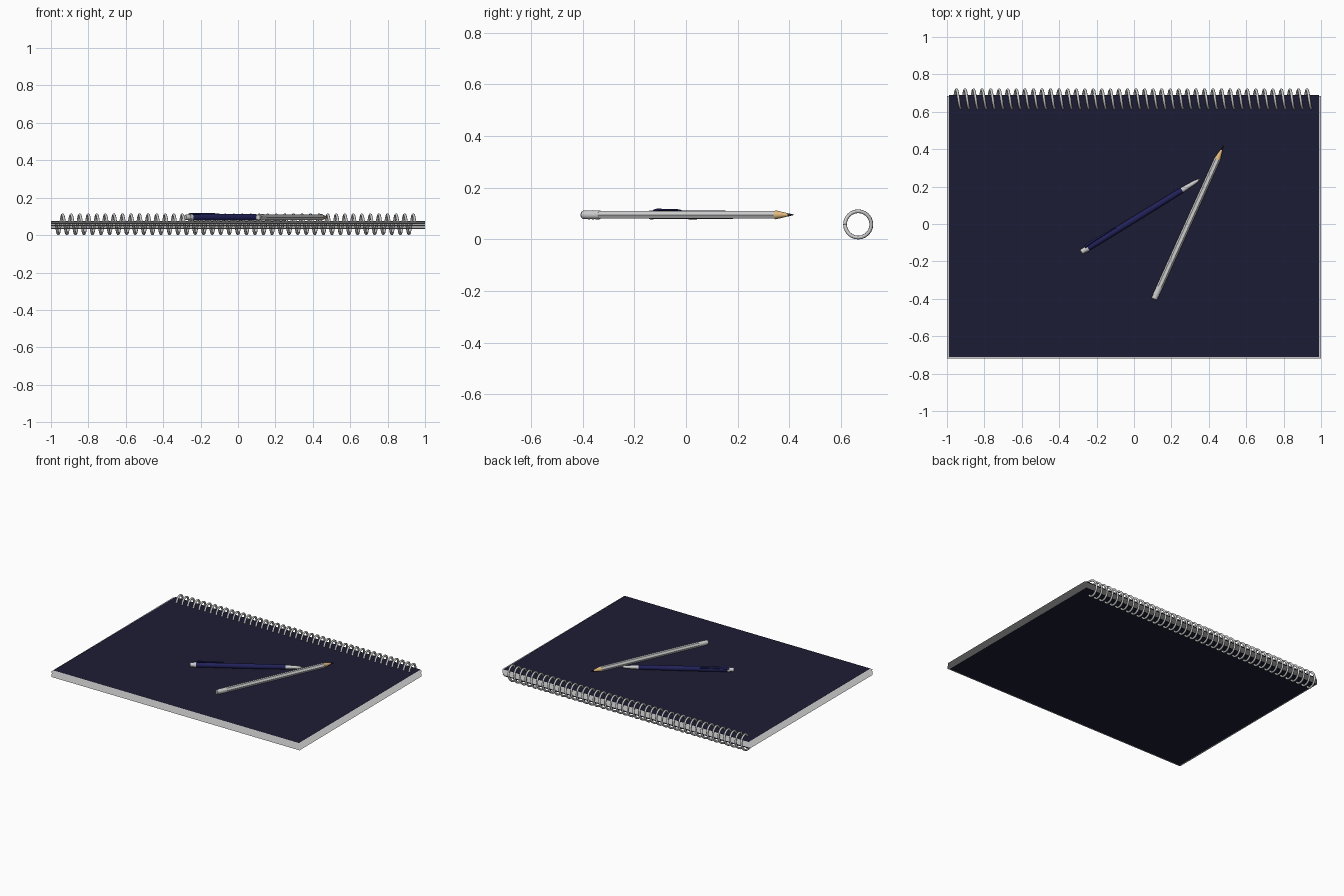
import bpy, bmesh, math
from mathutils import Vector, Matrix

if "Cube" in bpy.data.objects:
    bpy.data.objects.remove(bpy.data.objects["Cube"])


def material(name, col):
    m = bpy.data.materials.new(name)
    m.diffuse_color = (*col, 1)
    m.use_nodes = True
    m.node_tree.nodes["Principled BSDF"].inputs["Base Color"].default_value = m.diffuse_color
    return m


NAVY = material("navy_cover", (0.012, 0.012, 0.035))
INK = material("pen_blue", (0.015, 0.015, 0.10))
WOOD = material("wood", (0.75, 0.48, 0.2))
LEAD = material("lead", (0.02, 0.02, 0.02))


def finish(bm, name, mat=None, angle=None):
    bmesh.ops.recalc_face_normals(bm, faces=bm.faces)
    me = bpy.data.meshes.new(name)
    bm.to_mesh(me)
    bm.free()
    ob = bpy.data.objects.new(name, me)
    bpy.context.collection.objects.link(ob)
    if mat:
        me.materials.append(mat)
    if angle:
        bpy.ops.object.select_all(action='DESELECT')
        ob.select_set(True)
        bpy.context.view_layer.objects.active = ob
        bpy.ops.object.shade_smooth_by_angle(angle=math.radians(angle))
    return ob


def axis_frame(a, b):
    """Local z along a->b, local y as close to world up as possible."""
    z = (b - a).normalized()
    x = Vector((0, 0, 1)).cross(z).normalized()
    y = z.cross(x)
    m = Matrix((x, y, z)).transposed().to_4x4()
    m.translation = a
    return m


def lathe(name, frame, profile, sides, mat=None, angle=30):
    """Turn (distance, radius) points round the local z axis and cap the ends."""
    bm = bmesh.new()
    rings = []
    for t, r in profile:
        rings.append([bm.verts.new(frame @ Vector((
            r * math.cos(2 * math.pi * k / sides), r * math.sin(2 * math.pi * k / sides), t)))
            for k in range(sides)])
    for p, q in zip(rings, rings[1:]):
        for k in range(sides):
            n = (k + 1) % sides
            bm.faces.new((p[k], p[n], q[n], q[k]))
    bm.faces.new(rings[0])
    bm.faces.new(rings[-1])
    return finish(bm, name, mat, angle)


def sheet(bm, x, y0, y1, z0, z1):
    bm.faces.new([bm.verts.new(v) for v in
                  ((-x, y0, z0), (x, y0, z0), (x, y1, z1), (-x, y1, z1))])


# Covers: thin card
for name, z in (("front_cover", 0.078), ("back_cover", 0.030)):
    bm = bmesh.new()
    sheet(bm, 0.988, -0.71, 0.69, z, z)
    finish(bm, name, NAVY)

# Loose pages, slightly larger than the covers
bm = bmesh.new()
for i in range(11):
    z = 0.033 + i * 0.004
    sheet(bm, 1.0, -0.72, 0.685, z - 0.0015, z + 0.0015)
finish(bm, "pages")

# Spiral binding wire
TURNS, SEG = 42, 24
cu = bpy.data.curves.new("spiral_binding", 'CURVE')
cu.dimensions = '3D'
cu.bevel_depth = 0.0072
cu.bevel_resolution = 2
cu.use_fill_caps = True
sp = cu.splines.new('POLY')
sp.points.add(TURNS * SEG)
for i, p in enumerate(sp.points):
    a = 2 * math.pi * i / SEG
    x = -0.972 + 1.92 * i / (TURNS * SEG)
    p.co = (x, 0.667 - 0.051 * math.cos(a), 0.058 - 0.051 * math.sin(a), 1)
sp.use_smooth = True
bpy.context.collection.objects.link(bpy.data.objects.new("spiral_binding", cu))

# Pencil
a, b = Vector((0.107, -0.403, 0.095)), Vector((0.478, 0.418, 0.095))
L = (b - a).length
f = axis_frame(a, b)
R = 0.0175
lathe("pencil_eraser", f, [(0, 0.013), (0.004, 0.016), (0.025, 0.016)], 20)
lathe("pencil_ferrule", f, [(0.022, 0.0165), (0.03, 0.0178), (0.038, 0.0165), (0.046, 0.0178),
                            (0.054, 0.0165), (0.062, 0.0178), (0.075, 0.0172)], 20)
lathe("pencil_body", f, [(0.073, R), (L - 0.078, R)], 6)
lathe("pencil_wood", f, [(L - 0.078, R), (L - 0.025, 0.0062)], 20, WOOD)
lathe("pencil_lead", f, [(L - 0.025, 0.0062), (L, 0.001)], 16, LEAD)

# Pen
a, b = Vector((-0.282, -0.150, 0.095)), Vector((0.357, 0.243, 0.095))
L = (b - a).length
f = axis_frame(a, b)
lathe("pen_button", f, [(0, 0.012), (0.004, 0.0145), (0.028, 0.0145)], 20)
lathe("pen_collar", f, [(0.026, 0.0175), (0.042, 0.0175)], 20)
lathe("pen_barrel", f, [(0.04, 0.0165), (0.35, 0.0172), (L - 0.118, 0.0155)], 20, INK)
lathe("pen_tip", f, [(L - 0.118, 0.0145), (L - 0.04, 0.0105), (L - 0.016, 0.007),
                     (L - 0.014, 0.004), (L, 0.002)], 20)

# Pen clip: tapered strip on the upper left of the barrel
bm = bmesh.new()
roll = f @ Matrix.Rotation(math.radians(-45), 4, 'Z')
if (roll.to_3x3() @ Vector((0, 1, 0))).x > 0:
    roll = f @ Matrix.Rotation(math.radians(45), 4, 'Z')
rings = []
for t, w, lo, hi in ((0.03, 0.007, 0.013, 0.023), (0.05, 0.007, 0.020, 0.027),
                     (0.20, 0.004, 0.022, 0.027), (0.225, 0.003, 0.018, 0.024)):
    rings.append([bm.verts.new(roll @ Vector(v)) for v in
                  ((-w, lo, t), (w, lo, t), (w, hi, t), (-w, hi, t))])
for p, q in zip(rings, rings[1:]):
    for k in range(4):
        n = (k + 1) % 4
        bm.faces.new((p[k], p[n], q[n], q[k]))
bm.faces.new(rings[0])
bm.faces.new(rings[-1])
finish(bm, "pen_clip", INK)
